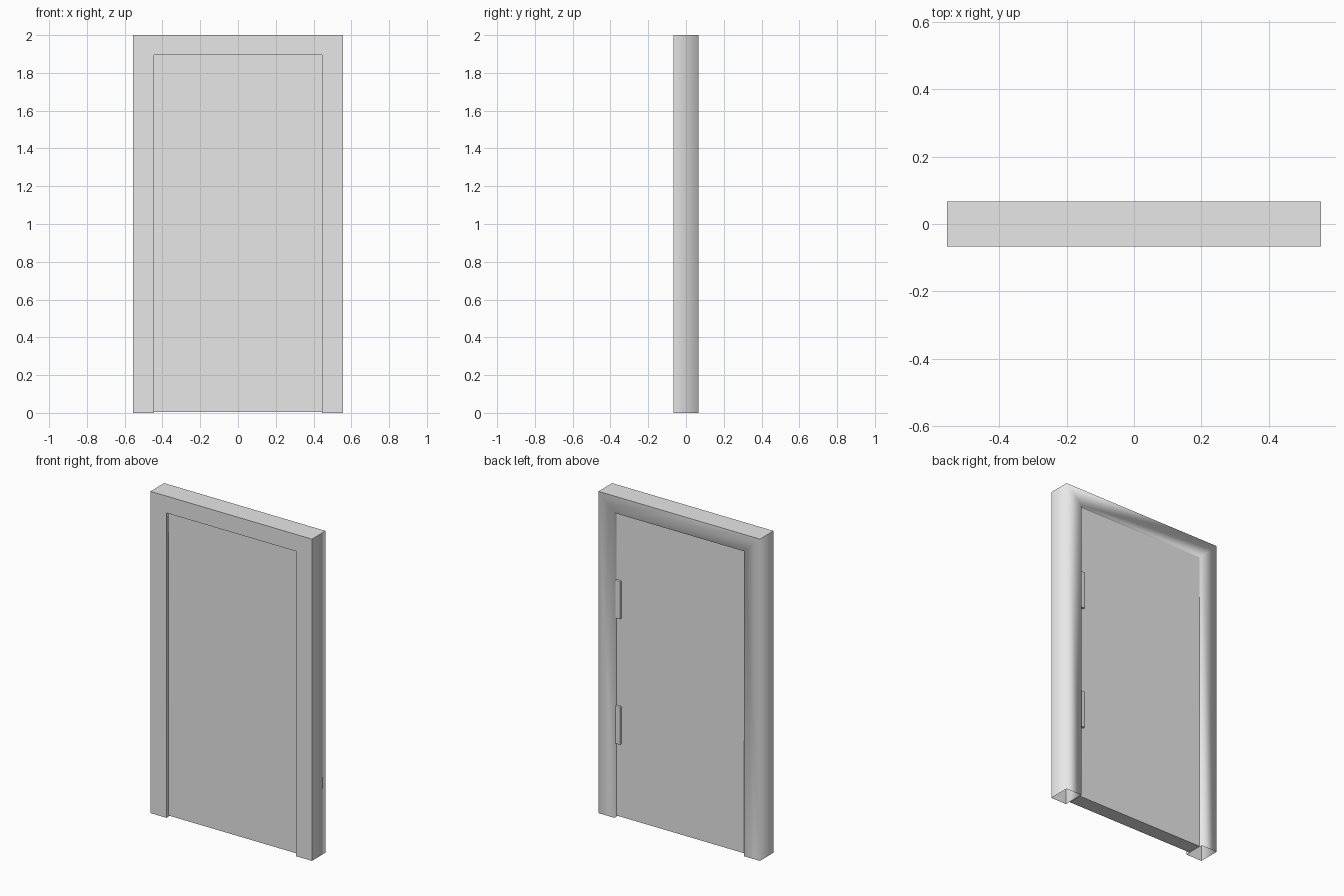
import bpy
import bmesh

old = bpy.data.objects.get("Cube")
if old:
    bpy.data.objects.remove(old, do_unlink=True)

W, H, D = 0.555, 2.0, 0.067      # frame half width, height, half depth
IN_W, IN_H = 0.446, 1.895        # opening half width and height
RECESS = 0.045                   # half thickness of the door leaf

grey = bpy.data.materials.new("light_grey")
grey.use_nodes = True
grey.diffuse_color = (0.8, 0.8, 0.8, 1)
grey.node_tree.nodes["Principled BSDF"].inputs["Base Color"].default_value = (0.8, 0.8, 0.8, 1)


def add_object(name, bm):
    bmesh.ops.recalc_face_normals(bm, faces=bm.faces[:])
    mesh = bpy.data.meshes.new(name)
    bm.to_mesh(mesh)
    bm.free()
    mesh.materials.append(grey)
    obj = bpy.data.objects.new(name, mesh)
    bpy.context.collection.objects.link(obj)
    return obj


def add_box(name, x0, x1, y0, y1, z0, z1):
    bm = bmesh.new()
    bmesh.ops.create_cube(bm, size=1)
    for v in bm.verts:
        v.co = (x1 if v.co.x > 0 else x0,
                y1 if v.co.y > 0 else y0,
                z1 if v.co.z > 0 else z0)
    return add_object(name, bm)


# Door frame: hollow mitred surround, open at the feet of both jambs
outer = [(-W, 0), (-W, H), (W, H), (W, 0)]
inner = [(-IN_W, 0), (-IN_W, IN_H), (IN_W, IN_H), (IN_W, 0)]
bm = bmesh.new()
rings = [[bm.verts.new((x, y, z)) for x, z in path]
         for path, y in ((outer, -D), (outer, D), (inner, D), (inner, -D))]
for k in range(4):
    a, b = rings[k], rings[(k + 1) % 4]
    for i in range(3):
        bm.faces.new((a[i], a[i + 1], b[i + 1], b[i]))

# Soft shading around the back, crisp edges on the front, top and right side
for f in bm.faces:
    f.smooth = True
for e in bm.edges:
    p, q = e.verts[0].co, e.verts[1].co
    on_front = p.y < 0 and q.y < 0
    on_top = p.z == H and q.z == H
    on_right = p.x == -W and q.x == -W
    if on_front or on_top or on_right:
        e.smooth = False
add_object("door_frame", bm)

# Door leaf, recessed on both sides
add_box("door_leaf", -IN_W, IN_W, -RECESS, RECESS, 0.006, IN_H)

# Hinges on the back, along the left edge
for name, z in (("lower_hinge", 0.458), ("upper_hinge", 1.238)):
    hinge = add_box(name, 0.411, IN_W, RECESS - 0.01, 0.059, z, z + 0.236)
    bevel = hinge.modifiers.new("soft_edges", "BEVEL")
    bevel.width = 0.004
    bevel.segments = 2
